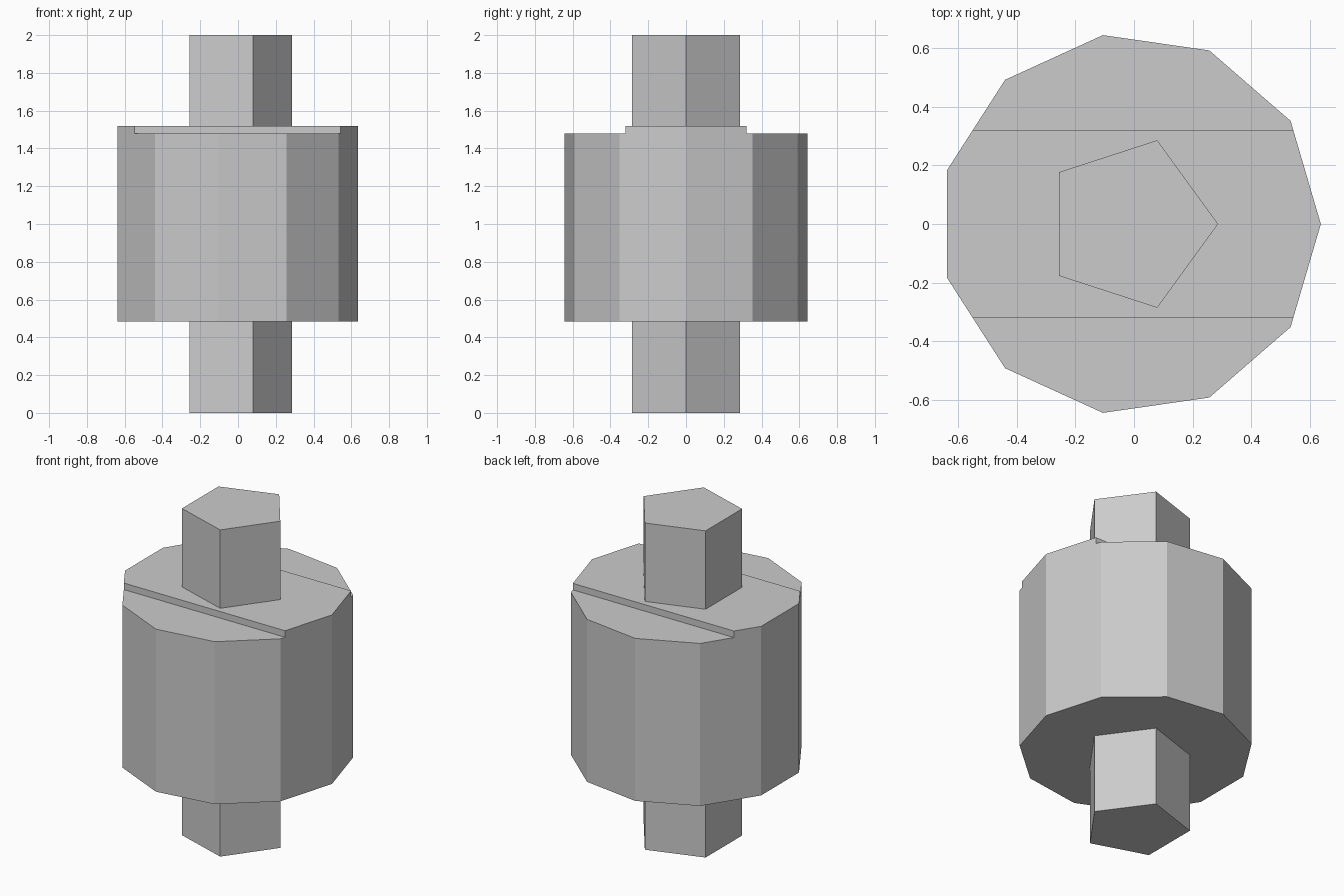
import bpy, bmesh
from math import cos, sin, tau
from mathutils import Vector

default = bpy.data.objects.get("Cube")
if default:
    bpy.data.objects.remove(default, do_unlink=True)

grey = bpy.data.materials.new("plain grey")
grey.use_nodes = True
colour = (0.6, 0.6, 0.6, 1)
grey.diffuse_color = colour
grey.node_tree.nodes["Principled BSDF"].inputs["Base Color"].default_value = colour

AXIS_X = -0.0135  # centres the odd-sided prisms in x


def prism(sides, radius, bottom, top):
    """Upright prism with one corner on +x; returns the mesh and its top face."""
    bm = bmesh.new()
    ring = [bm.verts.new((AXIS_X + radius * cos(tau * i / sides),
                          radius * sin(tau * i / sides), bottom))
            for i in range(sides)]
    base = bm.faces.new(ring)
    ext = bmesh.ops.extrude_face_region(bm, geom=[base], use_keep_orig=True)["geom"]
    bmesh.ops.translate(bm, vec=(0, 0, top - bottom),
                        verts=[g for g in ext if isinstance(g, bmesh.types.BMVert)])
    cap = next(g for g in ext if isinstance(g, bmesh.types.BMFace))
    return bm, cap


def finish(bm, name):
    bmesh.ops.recalc_face_normals(bm, faces=bm.faces[:])
    mesh = bpy.data.meshes.new(name)
    bm.to_mesh(mesh)
    bm.free()
    mesh.materials.append(grey)
    obj = bpy.data.objects.new(name, mesh)
    bpy.context.collection.objects.link(obj)


# Drum: eleven sides, with a raised band across the top
BAND_HALF, BAND_TOP, DRUM_TOP = 0.32, 1.52, 1.48
bm, cap = prism(11, 0.65, 0.485, DRUM_TOP)
for side in (-1, 1):
    tops = [f for f in bm.faces if all(abs(v.co.z - DRUM_TOP) < 1e-4 for v in f.verts)]
    geom = set(tops)
    for f in tops:
        geom.update(f.edges, f.verts)
    bmesh.ops.bisect_plane(bm, geom=list(geom), plane_co=(0, side * BAND_HALF, 0),
                           plane_no=(0, side, 0))
band = next(f for f in bm.faces
            if all(abs(v.co.z - DRUM_TOP) < 1e-4 and abs(v.co.y) < BAND_HALF + 1e-3
                   for v in f.verts))
ext = bmesh.ops.extrude_face_region(bm, geom=[band])["geom"]
bmesh.ops.translate(bm, vec=Vector((0, 0, BAND_TOP - DRUM_TOP)),
                    verts=[g for g in ext if isinstance(g, bmesh.types.BMVert)])
if band.is_valid:
    bmesh.ops.delete(bm, geom=[band], context="FACES_ONLY")
finish(bm, "drum")

# Shaft: five-sided stubs above and below the drum
for name, bottom, top in (("lower_shaft", 0, 0.5), ("upper_shaft", 1.5, 2)):
    bm, cap = prism(5, 0.3, bottom, top)
    finish(bm, name)
